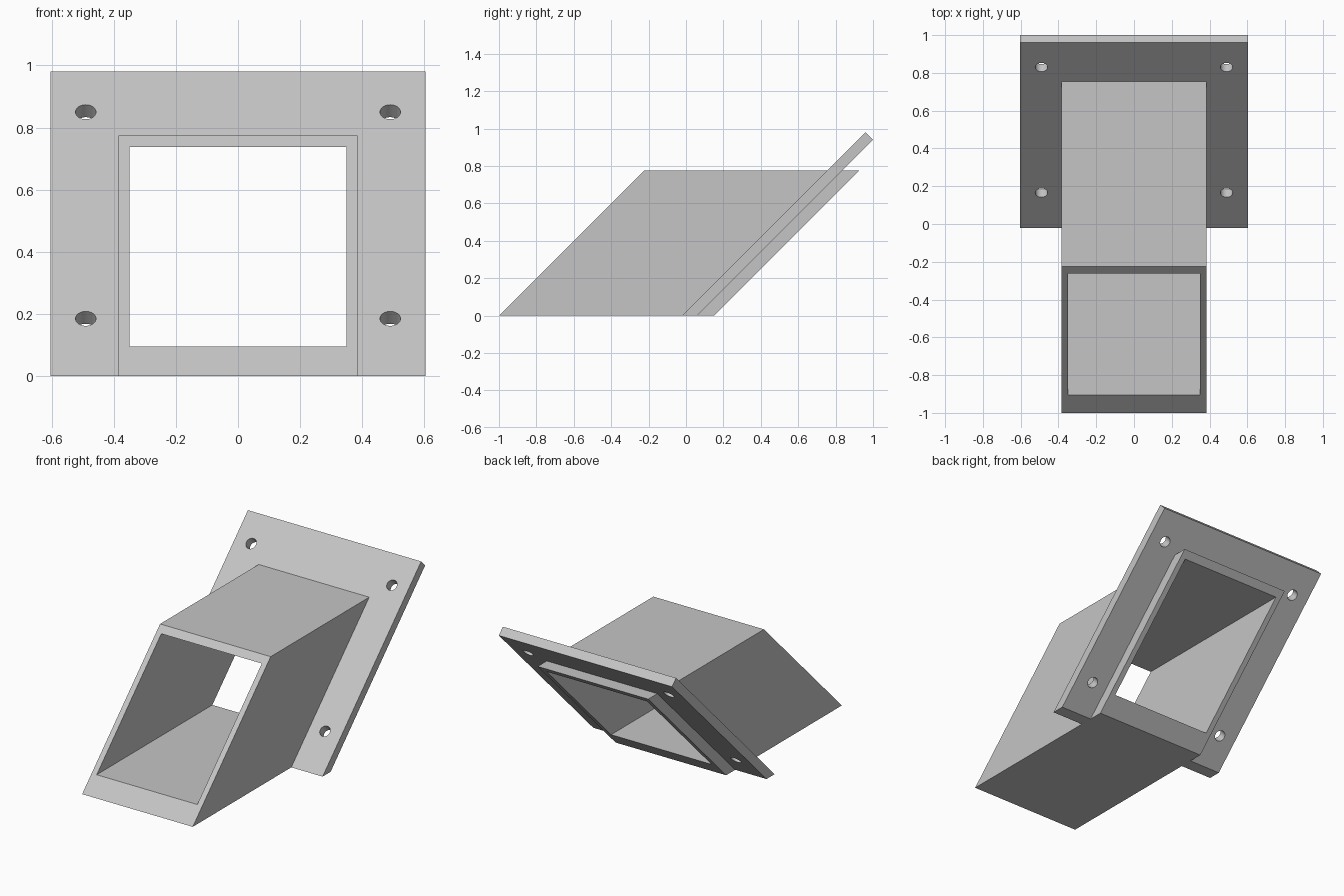
import bpy, bmesh, math
from mathutils import Vector

old = bpy.data.objects.get("Cube")
if old:
    bpy.data.objects.remove(old, do_unlink=True)

grey = bpy.data.materials.new("plain grey")
grey.use_nodes = True
colour = (0.56, 0.56, 0.56, 1)
grey.diffuse_color = colour
grey.node_tree.nodes["Principled BSDF"].inputs["Base Color"].default_value = colour


def prism(name, profile, half_width):
    """Extrude a side (y, z) profile symmetrically across x."""
    bm = bmesh.new()
    face = bm.faces.new([bm.verts.new((-half_width, y, z)) for y, z in profile])
    ext = bmesh.ops.extrude_face_region(bm, geom=[face])
    moved = [v for v in ext["geom"] if isinstance(v, bmesh.types.BMVert)]
    bmesh.ops.translate(bm, verts=moved, vec=(2 * half_width, 0, 0))
    bmesh.ops.recalc_face_normals(bm, faces=bm.faces[:])
    mesh = bpy.data.meshes.new(name)
    bm.to_mesh(mesh)
    bm.free()
    obj = bpy.data.objects.new(name, mesh)
    bpy.context.collection.objects.link(obj)
    mesh.materials.append(grey)
    return obj


def activate(obj):
    bpy.ops.object.select_all(action='DESELECT')
    obj.select_set(True)
    bpy.context.view_layer.objects.active = obj


def cut(target, cutter):
    """Subtract the cutter, then discard it."""
    mod = target.modifiers.new("cut", 'BOOLEAN')
    mod.operation = 'DIFFERENCE'
    mod.solver = 'EXACT'
    mod.object = cutter
    activate(target)
    bpy.ops.object.modifier_apply(modifier=mod.name)
    bpy.data.objects.remove(cutter, do_unlink=True)


HEIGHT = 0.775      # duct height
DUCT = 0.385        # duct half width

# Slanted duct with a straight rectangular channel through it
duct_profile = [(-1, 0), (0.15, 0), (0.15 + HEIGHT, HEIGHT), (HEIGHT - 1, HEIGHT)]
duct = prism("duct", duct_profile, DUCT)
channel = [(-2, 0.095), (2, 0.095), (2, 0.737), (-2, 0.737)]
cut(duct, prism("channel_cutter", channel, 0.35))

# Sloping mounting flange, flat on the ground, fitted around the duct
flange = prism("flange", [(-0.02, 0), (0.06, 0), (1, 0.94), (0.96, 0.98)], 0.603)
slot = [(-1.1, -0.1), (0.05, -0.1), (0.15 + HEIGHT, HEIGHT), (HEIGHT - 1, HEIGHT)]
cut(flange, prism("slot_cutter", slot, DUCT))

# Four bolt holes square to the flange
for x in (-0.49, 0.49):
    for y in (0.165, 0.83):
        bpy.ops.mesh.primitive_cylinder_add(
            vertices=32, radius=0.033, depth=0.3,
            location=Vector((x, y, y + 0.02)), rotation=(math.radians(45), 0, 0))
        drill = bpy.context.object
        drill.data.materials.append(grey)
        cut(flange, drill)

activate(flange)
bpy.ops.object.shade_smooth_by_angle(angle=math.radians(30))
